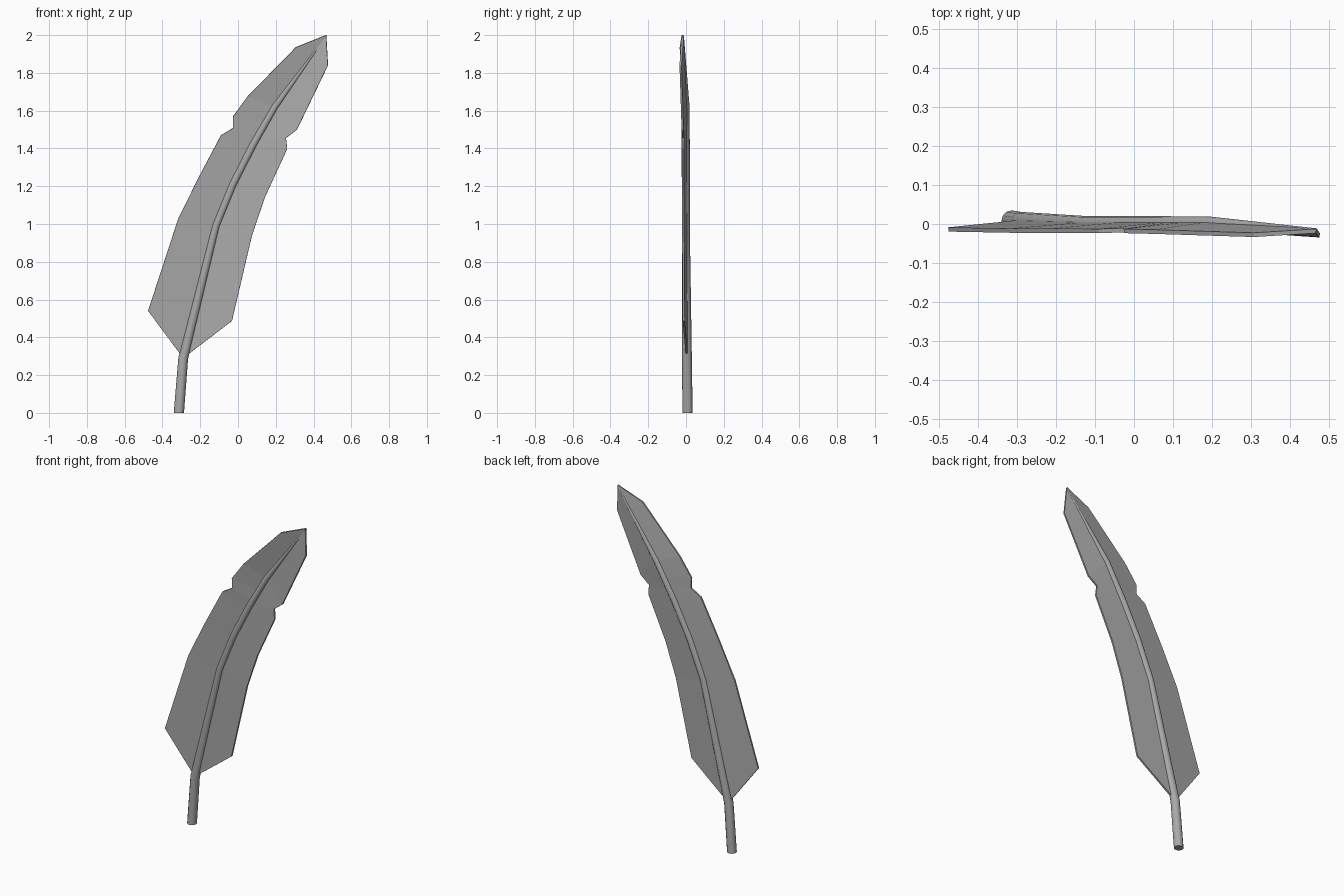
import bpy, bmesh, math
from mathutils import Vector

if "Cube" in bpy.data.objects:
    bpy.data.objects.remove(bpy.data.objects["Cube"])


def material(name, value):
    mat = bpy.data.materials.new(name)
    mat.use_nodes = True
    color = (value, value, value, 1)
    mat.diffuse_color = color
    mat.node_tree.nodes["Principled BSDF"].inputs["Base Color"].default_value = color
    return mat


def add_object(name, bm, mat):
    bmesh.ops.recalc_face_normals(bm, faces=bm.faces)
    mesh = bpy.data.meshes.new(name)
    bm.to_mesh(mesh)
    bm.free()
    mesh.materials.append(mat)
    obj = bpy.data.objects.new(name, mesh)
    bpy.context.collection.objects.link(obj)
    return obj


grey = material("feather grey", 0.4)

# Quill: tapered tube along a bent path (x, y, z, radius)
path = [(-.313, .008, 0, .027), (-.29, .005, .29, .026), (-.117, 0, .99, .02),
        (-.027, 0, 1.21, .02), (.08, 0, 1.42, .02), (.195, .001, 1.62, .018),
        (.467, -.016, 1.995, .005)]
SIDES = 12
points = [Vector(p[:3]) for p in path]
bm = bmesh.new()
rings = []
for i, p in enumerate(points):
    along = (points[min(i + 1, len(points) - 1)] - points[max(i - 1, 0)]).normalized()
    if i == 0:
        along = Vector((0, 0, 1))
    across = Vector((0, 1, 0)).cross(along).normalized()
    depth = along.cross(across)
    rings.append([bm.verts.new(p + path[i][3] * (across * math.cos(a) + depth * math.sin(a)))
                  for a in (math.tau * k / SIDES for k in range(SIDES))])
for low, high in zip(rings, rings[1:]):
    for k in range(SIDES):
        n = (k + 1) % SIDES
        bm.faces.new((low[k], low[n], high[n], high[k]))
bm.faces.new(rings[0])
bm.faces.new(rings[-1])
quill = add_object("quill", bm, grey)
bpy.context.view_layer.objects.active = quill
quill.select_set(True)
bpy.ops.object.shade_smooth_by_angle(angle=math.radians(40))
quill.select_set(False)


def spine(z):
    """Point on the quill's centre line at height z."""
    for a, b in zip(points, points[1:]):
        if z <= b.z:
            return a.lerp(b, (z - a.z) / (b.z - a.z))
    return points[-1].copy()


def vane(name, outline):
    """Thin blade from the quill to a notched outer edge (x, y, z, spine height)."""
    bm = bmesh.new()
    root = bm.verts.new(spine(.29))
    inner, outer = root, None
    for x, y, z, s in outline:
        edge = bm.verts.new((x, y, z))
        if outer is None:
            outer = edge
            continue
        centre = bm.verts.new(spine(s))
        bm.faces.new((inner, outer, edge, centre))
        inner, outer = centre, edge
    tip = bm.verts.new((.467, -.018, 2.0))
    bm.faces.new((inner, outer, tip))
    obj = add_object(name, bm, grey)
    thick = obj.modifiers.new("thickness", 'SOLIDIFY')
    thick.thickness = .011
    thick.offset = 0


# Vanes: the outer edges lean slightly forward of the quill
vane("right_vane", [(-.476, -.014, .54, .29), (-.317, -.017, 1.026, .99),
                    (-.21, -.017, 1.243, 1.21), (-.09, -.018, 1.47, 1.42),
                    (-.026, -.016, 1.508, 1.46), (-.026, -.018, 1.57, 1.53),
                    (.053, -.02, 1.677, 1.62), (.307, -.028, 1.936, 1.9)])
vane("left_vane", [(-.032, -.012, .487, .29), (.074, -.015, .94, .99),
                   (.143, -.015, 1.143, 1.21), (.26, -.017, 1.397, 1.42),
                   (.254, -.015, 1.455, 1.46), (.312, -.018, 1.5, 1.62),
                   (.476, -.029, 1.84, 1.9)])
